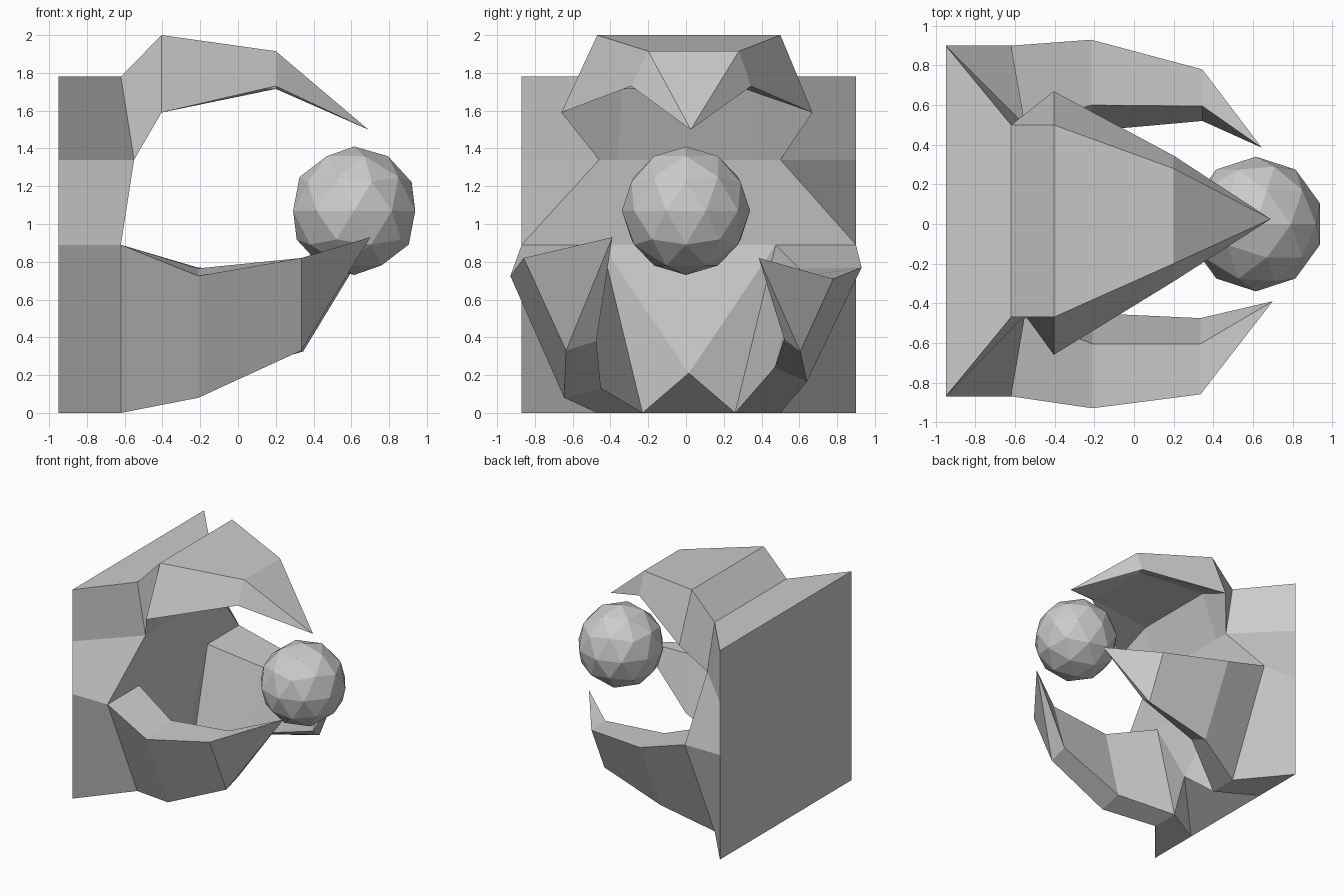
import bpy, bmesh
from mathutils import Vector

if "Cube" in bpy.data.objects:
    bpy.data.objects.remove(bpy.data.objects["Cube"])


def mesh_object(name, verts, faces):
    me = bpy.data.meshes.new(name)
    me.from_pydata([Vector(v) for v in verts], [], faces)
    bm = bmesh.new()
    bm.from_mesh(me)
    bmesh.ops.recalc_face_normals(bm, faces=bm.faces)
    bm.to_mesh(me)
    bm.free()
    ob = bpy.data.objects.new(name, me)
    bpy.context.collection.objects.link(ob)
    return ob


def claw(name, rings, tip):
    """Loft equal-sized rings and close them to a point; open at the mount."""
    n = len(rings[0])
    verts = [p for r in rings for p in r] + [tip]
    faces = []
    for k in range(len(rings) - 1):
        for i in range(n):
            j = (i + 1) % n
            faces.append((k*n + i, k*n + j, (k+1)*n + j, (k+1)*n + i))
    last = (len(rings) - 1) * n
    faces += [(last + i, last + (i + 1) % n, len(verts) - 1) for i in range(n)]
    return mesh_object(name, verts, faces)


def section(x, yz):
    return [(x, y, z) for y, z in yz]


# Shared mounting outlines: s = -1 near side, +1 far side
CY = 0.015


def side_base(s):
    return [(-0.62, CY + s*0.885, 0.89), (-0.62, CY + s*0.46, 0.89),
            (-0.62, CY + s*0.245, 0), (-0.62, CY + s*0.485, 0)]


top_base = [(-0.62, -0.47, 1.78), (-0.62, 0.50, 1.78), (-0.55, 0.50, 1.34),
            (-0.55, 0.38, 1.34), (-0.55, -0.36, 1.34), (-0.55, -0.46, 1.34)]

# Mounting block: per side a band of faces, then back, front and notch
P = {'N': (-0.52, CY, 0.21)}
for s, k in ((-1, 'l'), (1, 'r')):
    y = CY + s * 0.885
    for nm, z in (('b0', 0), ('b1', 0.89), ('b2', 1.34), ('b3', 1.78)):
        P[nm + k] = (-0.95, y, z)
    P['M' + k] = (-0.95, CY + s * 0.43, 0)
    for nm, p in zip('ABCD', side_base(s)):
        P[nm + k] = p
P['Tl'], P['Tr'], P['Ur'], P['Ul'] = top_base[0], top_base[1], top_base[2], top_base[5]

F = []
for k in 'lr':
    F += [[q + k for q in f.split()] for f in (
        'b3 T U b2', 'b2 U A b1', 'b1 A D b0', 'U B A', 'b0 D C M')]
    F += [['M' + k, 'C' + k, 'N'], ['B' + k, 'C' + k, 'N']]
F += [f.split() for f in ('b0l b0r b1r b1l', 'b1l b1r b2r b2l', 'b2l b2r b3r b3l',
                          'b3l b3r Tr Tl', 'Ul Ur Br Bl', 'Bl Br N', 'Ml N Mr')]
F[-7] = ['b0l', 'Ml', 'Mr', 'b0r', 'b1r', 'b1l']
idx = {nm: i for i, nm in enumerate(P)}
mesh_object('mounting_block', list(P.values()), [[idx[q] for q in f] for f in F])

# Upper claw
claw('upper_claw', [
    top_base,
    section(-0.405, [(-0.47, 2.0), (0.50, 2.0), (0.67, 1.59),
                     (0.38, 1.715), (-0.34, 1.715), (-0.66, 1.59)]),
    section(0.20, [(-0.20, 1.915), (0.28, 1.915), (0.345, 1.73),
                   (0.31, 1.715), (-0.26, 1.715), (-0.29, 1.73)])],
    (0.69, 0.025, 1.50))

# Lower claws
claw('near_lower_claw', [
    side_base(-1),
    section(-0.21, [(-0.93, 0.725), (-0.605, 0.765), (-0.45, 0.13), (-0.645, 0.08)]),
    section(0.335, [(-0.86, 0.82), (-0.605, 0.82), (-0.475, 0.38), (-0.635, 0.33)])],
    (0.70, -0.39, 0.93))
claw('far_lower_claw', [
    side_base(1),
    section(-0.215, [(0.93, 0.77), (0.60, 0.765), (0.47, 0.24), (0.64, 0.165)]),
    section(0.345, [(0.78, 0.71), (0.595, 0.72), (0.52, 0.39), (0.605, 0.325)])],
    (0.645, 0.385, 0.82))

# Held ball
bpy.ops.mesh.primitive_ico_sphere_add(subdivisions=2, radius=0.34,
                                      location=(0.615, 0, 1.07))
bpy.context.object.name = 'ball'
